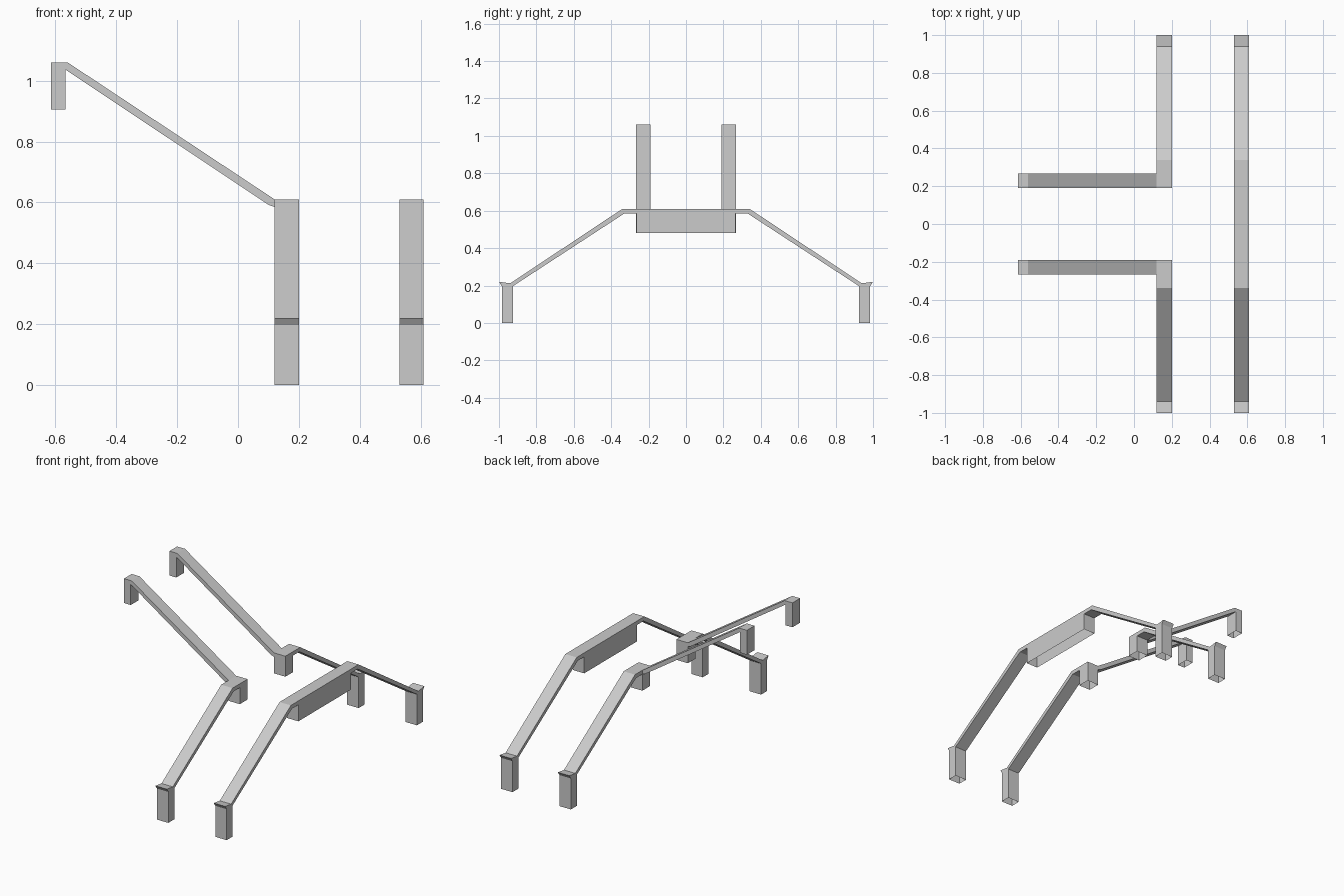
import bpy
import bmesh

cube = bpy.data.objects.get("Cube")
if cube:
    bpy.data.objects.remove(cube, do_unlink=True)

grey = bpy.data.materials.new("light grey")
grey.use_nodes = True
grey.diffuse_color = (0.6, 0.6, 0.6, 1)
grey.node_tree.nodes["Principled BSDF"].inputs["Base Color"].default_value = (0.6, 0.6, 0.6, 1)


def finish(name, bm):
    bmesh.ops.recalc_face_normals(bm, faces=bm.faces)
    mesh = bpy.data.meshes.new(name)
    bm.to_mesh(mesh)
    bm.free()
    mesh.materials.append(grey)
    obj = bpy.data.objects.new(name, mesh)
    bpy.context.collection.objects.link(obj)


def strip(name, profile, place, low, high):
    """Extrude a closed side profile from low to high; place maps (along, z, across) to a point."""
    bm = bmesh.new()
    ends = [[bm.verts.new(place(a, z, w)) for a, z in profile] for w in (low, high)]
    for ring in ends:
        bm.faces.new(ring)
    n = len(profile)
    for i in range(n):
        j = (i + 1) % n
        bm.faces.new((ends[0][i], ends[0][j], ends[1][j], ends[1][i]))
    finish(name, bm)


def sleeve(name, x0, x1, y0, y1, z0, z1):
    """Thin-walled box, open underneath."""
    bm = bmesh.new()
    bmesh.ops.create_cube(bm, size=1)
    for v in bm.verts:
        v.co = ((x0 + x1) / 2 + v.co.x * (x1 - x0),
                (y0 + y1) / 2 + v.co.y * (y1 - y0),
                (z0 + z1) / 2 + v.co.z * (z1 - z0))
    bottom = [f for f in bm.faces if all(v.co.z < z0 + 0.001 for v in f.verts)]
    bmesh.ops.delete(bm, geom=bottom, context='FACES')
    finish(name, bm)


TOP, UNDER, BLOCK = 0.61, 0.585, 0.48

# Outline of a sloping leg arm, from its flared foot cap up to the flat inner end
upper = [(1.0, 0.22), (0.94, 0.212), (0.34, TOP)]
lower = [(0.33, UNDER), (0.925, 0.197), (0.985, 0.197)]

# Four legs: the front pair is joined by a bridge, the rear pair by corner blocks
for side, label in ((-1, "right"), (1, "left")):
    def along_y(a, z, w, s=side):
        return (w, s * a, z)

    for part, x0, x1, inner in (("bridge", 0.53, 0.61, 0.0), ("corner", 0.12, 0.2, 0.19)):
        profile = upper + [(inner, TOP), (inner, UNDER)] + lower
        strip(f"{label}_{part}_arm", profile, along_y, x0, x1)
        y0, y1 = sorted((side * 0.925, side * 0.985))
        sleeve(f"{label}_{part}_foot", x0, x1, y0, y1, 0, 0.197)

    # Corner block, raised arm and its hanging end post
    y0, y1 = sorted((side * 0.19, side * 0.267))
    sleeve(f"{label}_corner_block", 0.12, 0.2, y0, y1, BLOCK, UNDER)
    raised = [(-0.615, 1.06), (-0.56, 1.06), (0.12, TOP), (0.12, UNDER),
              (0.1, 0.592), (-0.565, 1.035), (-0.615, 1.035)]
    strip(f"{label}_raised_arm", raised, lambda a, z, w: (a, w, z), y0, y1)
    sleeve(f"{label}_raised_post", -0.615, -0.567, y0, y1, 0.905, 1.035)

# Beam under the bridge
sleeve("bridge_beam", 0.53, 0.61, -0.265, 0.265, BLOCK, UNDER)
